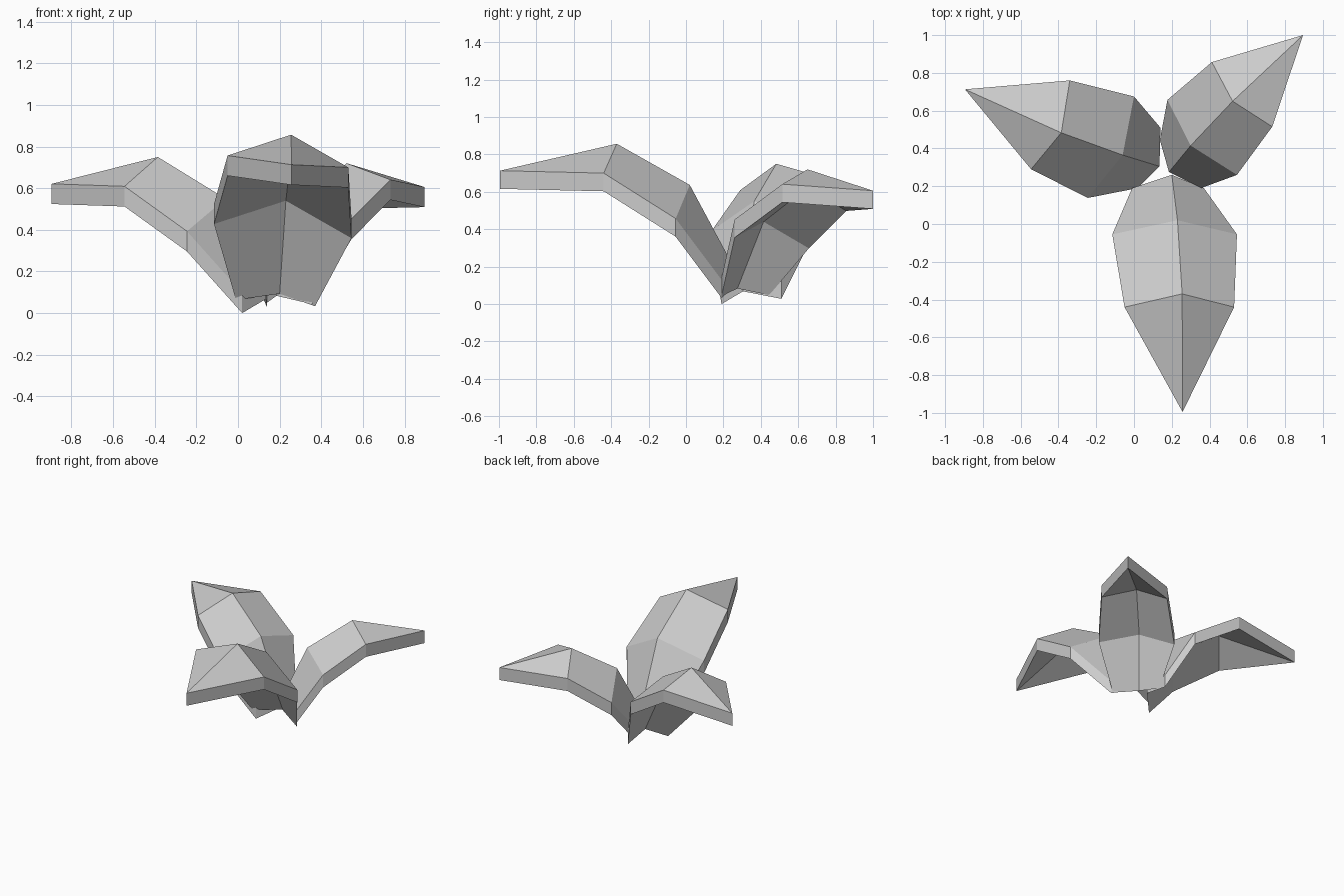
import bpy, bmesh
from mathutils import Vector

if "Cube" in bpy.data.objects:
    bpy.data.objects.remove(bpy.data.objects["Cube"])

THICK = 0.097

grey = bpy.data.materials.new("light_grey")
grey.diffuse_color = (0.6, 0.6, 0.6, 1.0)
grey.use_nodes = True
grey.node_tree.nodes["Principled BSDF"].inputs["Base Color"].default_value = grey.diffuse_color


def petal(name, rows, tip):
    """Ridged leaf slab: three cross rows (edge, ridge, edge) closing to a tip."""
    bm = bmesh.new()
    grid = [[bm.verts.new(p) for p in row] for row in rows]
    end = bm.verts.new(tip)
    for a, b in zip(grid, grid[1:]):
        for i in range(2):
            bm.faces.new((a[i], a[i + 1], b[i + 1], b[i]))
    for i in range(2):
        bm.faces.new((grid[-1][i], grid[-1][i + 1], end))
    # drop a copy straight down to give the slab its thickness
    top = bm.faces[:]
    ext = bmesh.ops.extrude_face_region(bm, geom=top, use_keep_orig=True)
    low = [g for g in ext["geom"] if isinstance(g, bmesh.types.BMVert)]
    bmesh.ops.translate(bm, verts=low, vec=Vector((0, 0, -THICK)))
    bmesh.ops.recalc_face_normals(bm, faces=bm.faces[:])
    me = bpy.data.meshes.new(name)
    bm.to_mesh(me)
    bm.free()
    me.materials.append(grey)
    ob = bpy.data.objects.new(name, me)
    bpy.context.collection.objects.link(ob)


# large front leaf
petal("front_leaf", [
    [(-0.01, 0.19, 0.16), (0.20, 0.26, 0.19), (0.37, 0.19, 0.13)],
    [(-0.115, -0.055, 0.525), (0.23, 0.02, 0.637), (0.545, -0.055, 0.457)],
    [(-0.05, -0.44, 0.757), (0.255, -0.37, 0.857), (0.53, -0.44, 0.70)],
], (0.257, -0.995, 0.713))

# left leaf
petal("left_leaf", [
    [(0.14, 0.51, 0.125), (0.135, 0.305, 0.165), (0.02, 0.19, 0.097)],
    [(0.0, 0.675, 0.455), (-0.06, 0.365, 0.55), (-0.245, 0.138, 0.393)],
    [(-0.34, 0.76, 0.67), (-0.385, 0.483, 0.75), (-0.545, 0.29, 0.609)],
], (-0.895, 0.713, 0.621))

# right leaf
petal("right_leaf", [
    [(0.355, 0.19, 0.14), (0.185, 0.275, 0.18), (0.137, 0.445, 0.145)],
    [(0.545, 0.26, 0.452), (0.30, 0.415, 0.537), (0.177, 0.657, 0.395)],
    [(0.732, 0.515, 0.641), (0.522, 0.65, 0.72), (0.412, 0.857, 0.595)],
], (0.895, 1.0, 0.606))
